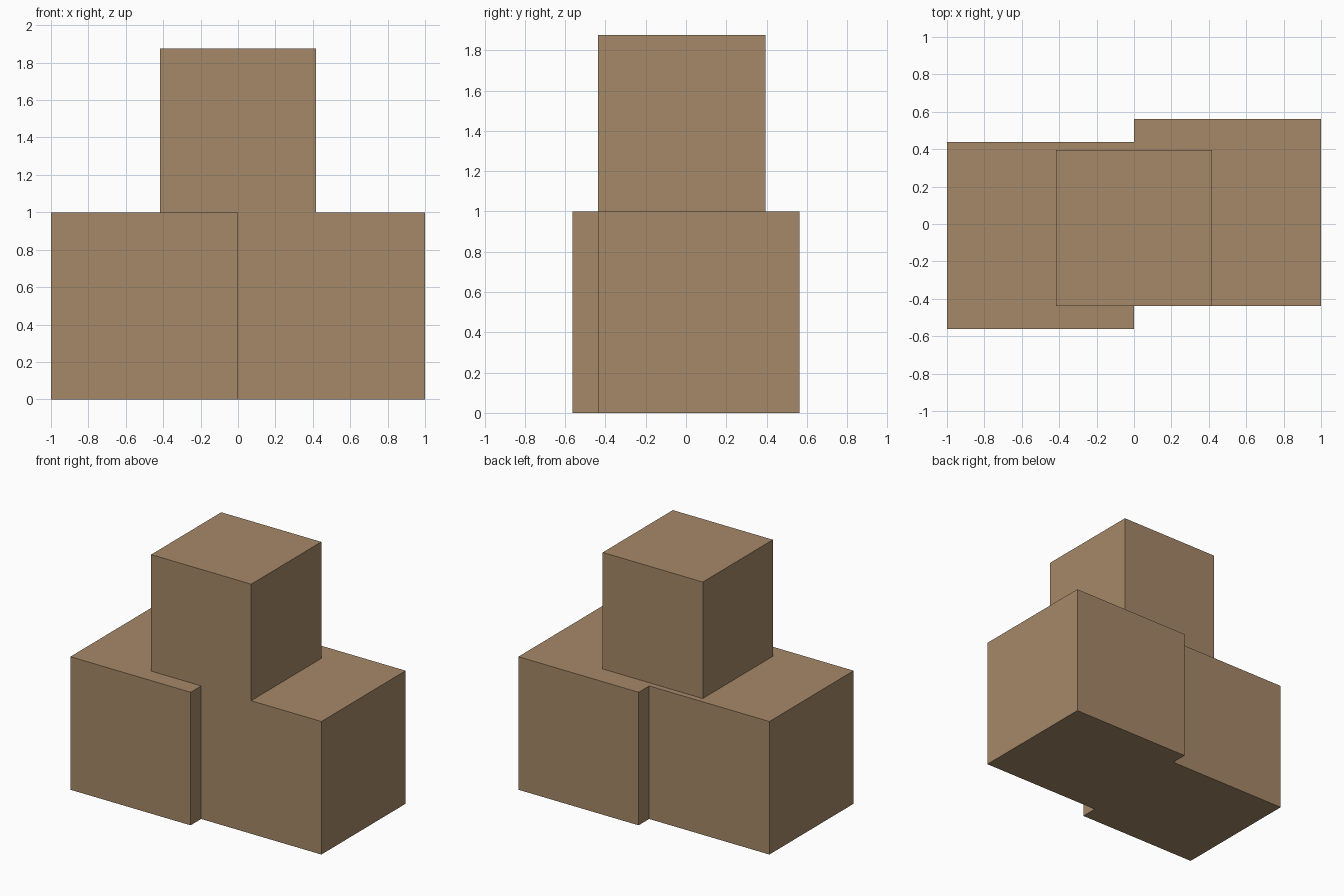
import bpy

if "Cube" in bpy.data.objects:
    bpy.data.objects.remove(bpy.data.objects["Cube"])

cardboard = bpy.data.materials.new("cardboard")
cardboard.diffuse_color = (0.38, 0.25, 0.14, 1)
cardboard.use_nodes = True
cardboard.node_tree.nodes["Principled BSDF"].inputs["Base Color"].default_value = cardboard.diffuse_color


def box(name, x, y, z):
    """Flat-sided box from (min, max) ranges on each axis."""
    ranges = (x, y, z)
    bpy.ops.mesh.primitive_cube_add(size=1)
    ob = bpy.context.object
    ob.name = ob.data.name = name
    for v in ob.data.vertices:
        v.co = [r[0] if c < 0 else r[1] for c, r in zip(v.co, ranges)]
    ob.data.materials.append(cardboard)
    return ob


OFFSET = 0.0625  # the two lower boxes are shifted in opposite directions

# Lower boxes, side by side
box("left_box", (-1, 0), (-0.5 - OFFSET, 0.5 - OFFSET), (0, 1))
box("right_box", (0, 1), (-0.5 + OFFSET, 0.5 + OFFSET), (0, 1))

# Smaller box stacked over the seam, flush with the right box's front
box("top_box", (-0.416, 0.416), (-0.5 + OFFSET, 0.395), (1, 1.876))
